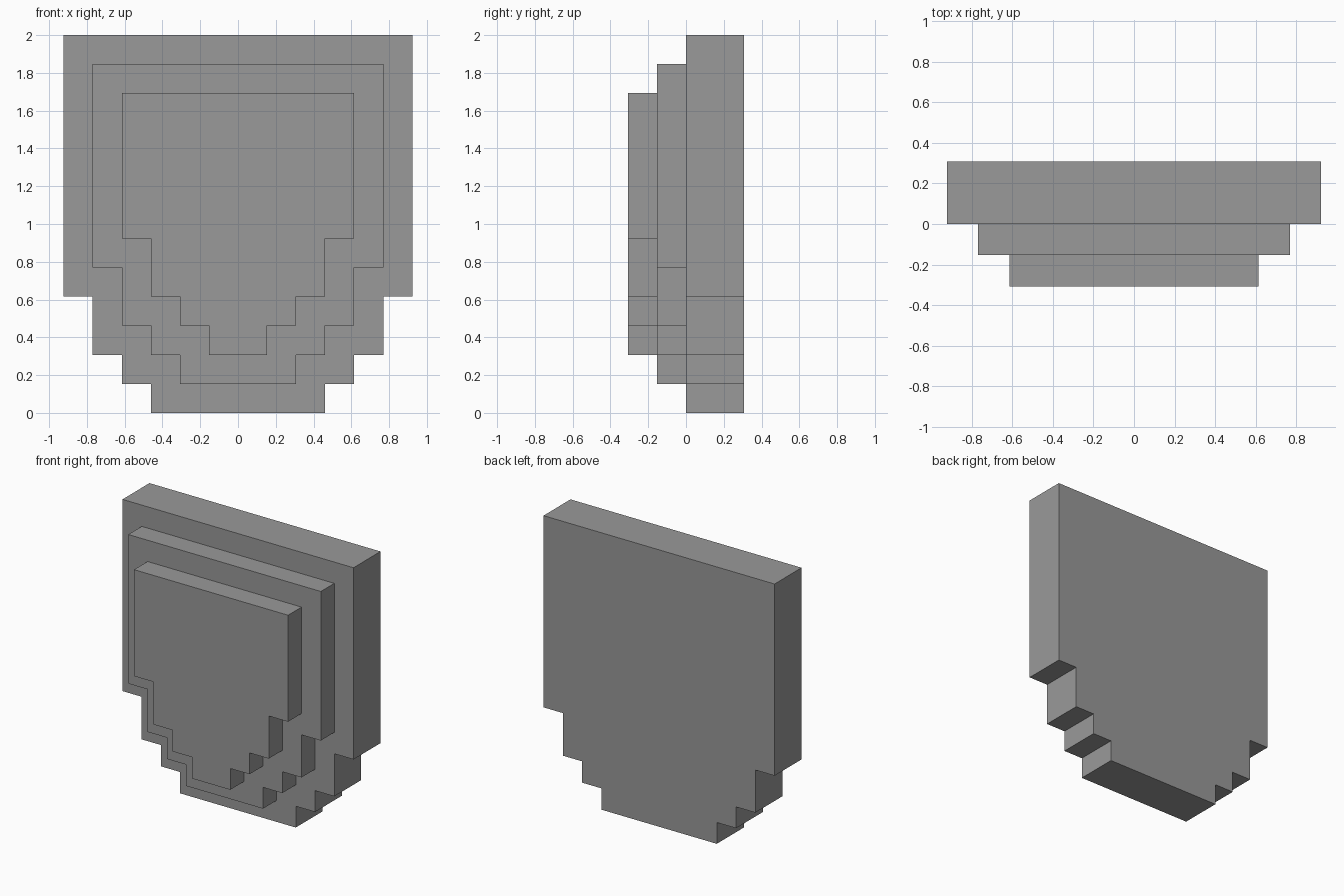
import bpy
import bmesh

cube = bpy.data.objects.get("Cube")
if cube:
    bpy.data.objects.remove(cube, do_unlink=True)

U = 2 / 13  # one step of the stair-stepped outline

# Single grey for the whole shield
grey = bpy.data.materials.new("stone_grey")
grey.use_nodes = True
colour = (0.32, 0.32, 0.32, 1)
grey.diffuse_color = colour
grey.node_tree.nodes["Principled BSDF"].inputs["Base Color"].default_value = colour


def stepped_plate(name, inset, front, back):
    """Shield-shaped plate with a stepped lower edge, extruded from front to back."""
    # Right half of the outline as (half width, height), top to bottom
    side = [(6, 13), (6, 4), (5, 4), (5, 2), (4, 2), (4, 1), (3, 1), (3, 0)]
    half = [((w - inset) * U, (h + (-inset if h == 13 else inset)) * U) for w, h in side]
    outline = half + [(-x, z) for x, z in reversed(half)]

    bm = bmesh.new()
    face = bm.faces.new([bm.verts.new((x, front * U, z)) for x, z in outline])
    extruded = bmesh.ops.extrude_face_region(bm, geom=[face], use_keep_orig=True)
    verts = [g for g in extruded["geom"] if isinstance(g, bmesh.types.BMVert)]
    bmesh.ops.translate(bm, verts=verts, vec=(0, (back - front) * U, 0))
    bmesh.ops.recalc_face_normals(bm, faces=bm.faces)

    mesh = bpy.data.meshes.new(name)
    bm.to_mesh(mesh)
    bm.free()
    mesh.materials.append(grey)
    bpy.context.collection.objects.link(bpy.data.objects.new(name, mesh))


# Three plates, each one step smaller and further forward
stepped_plate("back_plate", 0, 0, 2)
stepped_plate("middle_plate", 1, -1, 0)
stepped_plate("front_plate", 2, -2, -1)
